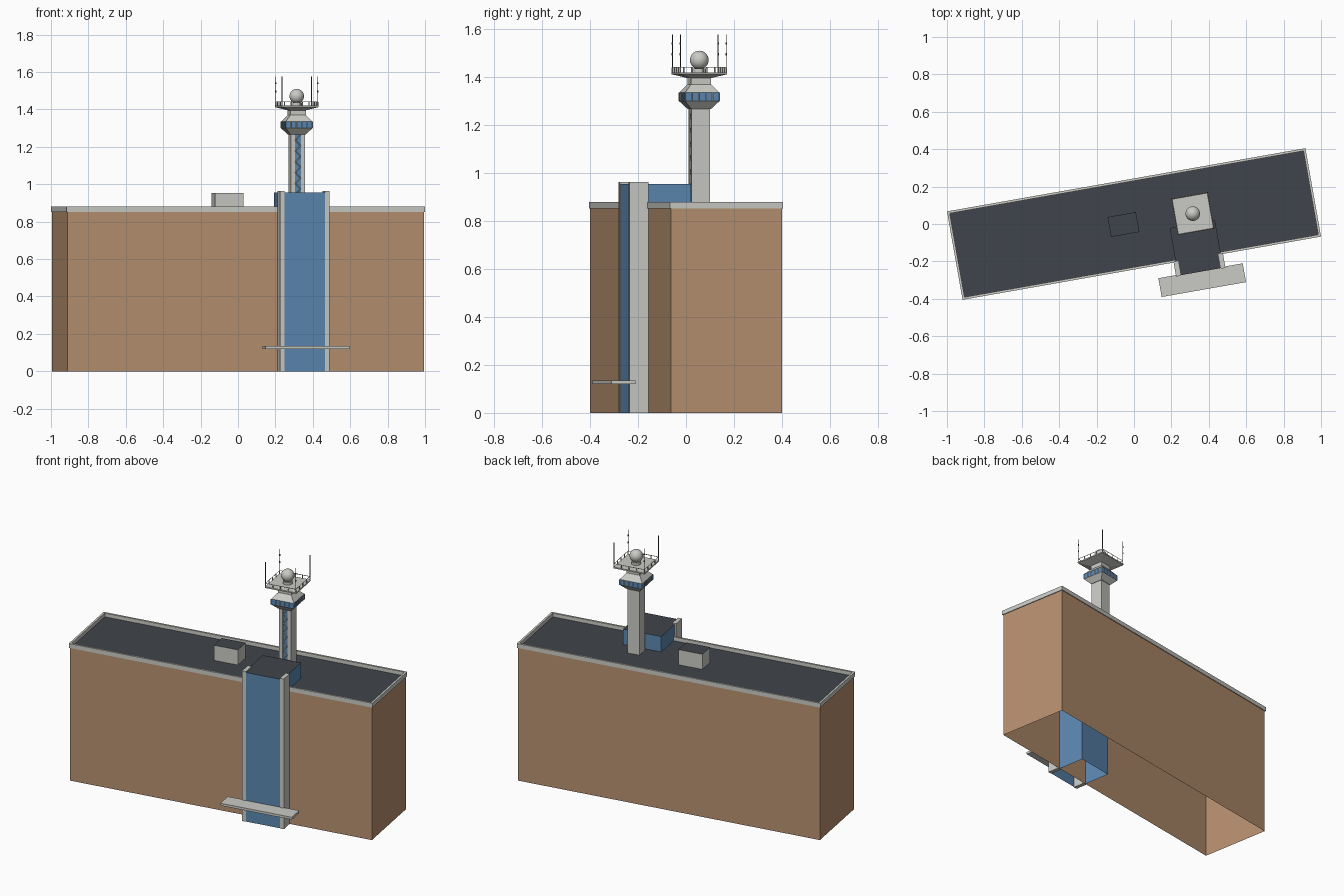
import bpy, bmesh, math
from mathutils import Matrix, Vector

cube = bpy.data.objects.get("Cube")
if cube:
    bpy.data.objects.remove(cube)

TURN = Matrix.Rotation(math.radians(10), 4, 'Z')   # whole site is turned 10 degrees


def material(name, rgb):
    lin = [((c / 255 + 0.055) / 1.055) ** 2.4 for c in rgb] + [1]
    m = bpy.data.materials.new(name)
    m.use_nodes = True
    m.diffuse_color = lin
    m.node_tree.nodes["Principled BSDF"].inputs["Base Color"].default_value = lin
    return m


BROWN = material("brown wall", (184, 145, 112))
GREY = material("pale concrete", (202, 203, 197))
BLUE = material("blue glass", (92, 136, 178))
DARK = material("dark roofing", (64, 69, 76))
METAL = material("antenna metal", (84, 86, 88))


def finish(name, bm, mats, smooth=False):
    """Turn a bmesh in site coordinates into an object."""
    bm.transform(TURN)
    bm.normal_update()
    me = bpy.data.meshes.new(name)
    bm.to_mesh(me)
    bm.free()
    for m in mats:
        me.materials.append(m)
    for p in me.polygons:
        p.use_smooth = smooth
    ob = bpy.data.objects.new(name, me)
    bpy.context.collection.objects.link(ob)
    return ob


def loft(name, cx, cy, levels, mats, bands=None, bottom=True, top=0):
    """Stack of rectangles (z, half x, half y); bands give the material of each storey."""
    bm = bmesh.new()
    rings = [[bm.verts.new((cx + sx * hx, cy + sy * hy, z))
              for sx, sy in ((-1, -1), (1, -1), (1, 1), (-1, 1))] for z, hx, hy in levels]
    for k in range(len(rings) - 1):
        a, b = rings[k], rings[k + 1]
        for i in range(4):
            j = (i + 1) % 4
            f = bm.faces.new((a[i], a[j], b[j], b[i]))
            f.material_index = bands[k] if bands else 0
    bm.faces.new(rings[-1]).material_index = top
    if bottom:
        bm.faces.new(rings[0][::-1])
    return finish(name, bm, mats)


def box(name, x0, x1, y0, y1, z0, z1, mats, **kw):
    hx, hy = (x1 - x0) / 2, (y1 - y0) / 2
    return loft(name, x0 + hx, y0 + hy, [(z0, hx, hy), (z1, hx, hy)], mats, **kw)


def add_bar(bm, a, b, r, sides=4):
    """Thin bar between two points."""
    a, b = Vector(a), Vector(b)
    d = b - a
    mat = Matrix.Translation((a + b) / 2) @ d.to_track_quat('Z', 'Y').to_matrix().to_4x4()
    bmesh.ops.create_cone(bm, cap_ends=True, segments=sides, radius1=r, radius2=r,
                          depth=d.length, matrix=mat)


# Main block, open underneath, with a dark roof
HX, HY = 0.973, 0.24
box("main_block", -HX + .005, HX - .005, -HY + .005, HY - .005, 0, 0.856,
    [BROWN, DARK], bottom=False, top=1)

# Parapet ring
bm = bmesh.new()
loops = []
for inset, z in ((0, .852), (0, .88), (.013, .88), (.013, .852)):
    loops.append([bm.verts.new((sx * (HX - inset), sy * (HY - inset), z))
                  for sx, sy in ((-1, -1), (1, -1), (1, 1), (-1, 1))])
for k in range(4):
    a, b = loops[k], loops[(k + 1) % 4]
    for i in range(4):
        j = (i + 1) % 4
        bm.faces.new((a[i], a[j], b[j], b[i]))
finish("parapet", bm, [GREY])

# Roof plant room
box("plant_room", -.133, .021, -.047, .061, .856, .953, [GREY, DARK], top=1)

# Glazed stair hall with corner piers and entrance canopy
EX = 0.307
box("stair_hall", EX - .1225, EX + .1225, -.313, -.055, 0, .955, [BLUE, DARK], bottom=False, top=1)
for side, s in (("right", -1), ("left", 1)):
    x0, x1 = sorted((EX + s * .109, EX + s * .134))
    box(side + "_pier", x0, x1, -.316, -.236, 0, .963, [GREY])
box("entrance_canopy", EX - .229, EX + .229, -.41, -.308, .12, .135, [GREY])

# Tower shaft: rear body, two front fins, glass strip
TX, TY, S = 0.319, 0.0, 0.039
box("tower_shaft", TX - S, TX + S, TY - S + .01, TY + S, .856, 1.268, [GREY])
for side, s in (("right", -1), ("left", 1)):
    x0, x1 = sorted((TX + s * .016, TX + s * S))
    box(side + "_shaft_fin", x0, x1, TY - S, TY - S + .01, .856, 1.268, [GREY])
box("shaft_glass", TX - .016, TX + .016, TY - S + .005, TY - S + .01, .856, 1.268, [BLUE])

# Zigzag bracing in front of the glass
bm = bmesh.new()
steps = 14
for i in range(steps):
    z0, z1 = (.86 + .405 * k / steps for k in (i, i + 1))
    s = 1 if i % 2 else -1
    add_bar(bm, (TX - s * .014, TY - S + .004, z0), (TX + s * .014, TY - S + .004, z1), .0025)
finish("shaft_bracing", bm, [GREY])

# Control cabin: flare, window band, sloped roof, neck
C = 0.073
loft("control_cabin", TX, TY,
     [(1.267, S + .003, S + .003), (1.3, C, C), (1.335, C, C), (1.37, .042, .042), (1.4, .042, .042)],
     [GREY, BLUE], bands=[0, 1, 0, 0])

# Window mullions on all four sides
bm = bmesh.new()
for q in range(4):
    rot = Matrix.Rotation(q * math.pi / 2, 3, 'Z')
    for i in range(5):
        p = rot @ Vector((-C + 2 * C * i / 5, -C, 0)) + Vector((TX, TY, 0))
        add_bar(bm, p + Vector((0, 0, 1.3)), p + Vector((0, 0, 1.335)), .002)
finish("cabin_mullions", bm, [GREY])

# Platform with tapered underside
P = 0.1
loft("platform", TX, TY, [(1.395, .04, .04), (1.412, P, P), (1.42, P, P)], [GREY])

# Railing round the platform
bm = bmesh.new()
R = P - .003
for q in range(4):
    rot = Matrix.Rotation(q * math.pi / 2, 3, 'Z')

    def at(x, z):
        return rot @ Vector((x, -R, 0)) + Vector((TX, TY, z))
    add_bar(bm, at(-R, 1.441), at(R, 1.441), .002)
    for i in range(4):
        x = -R + 2 * R * i / 4
        add_bar(bm, at(x, 1.418), at(x, 1.441), .003)
finish("railing", bm, [GREY])

# Corner antennas with collars
bm = bmesh.new()
for sx in (-1, 1):
    for sy in (-1, 1):
        x, y = TX + sx * R, TY + sy * R
        add_bar(bm, (x, y, 1.42), (x, y, 1.577), .002, 6)
        for z in (1.49, 1.535):
            add_bar(bm, (x, y, z), (x, y, z + .01), .0035, 6)
finish("antennas", bm, [METAL])

# Radar dome on its pedestal
bm = bmesh.new()
add_bar(bm, (TX, TY, 1.418), (TX, TY, 1.436), .028, 16)
finish("dome_pedestal", bm, [GREY])
bm = bmesh.new()
bmesh.ops.create_uvsphere(bm, u_segments=24, v_segments=14, radius=.039,
                          matrix=Matrix.Translation((TX, TY, 1.471)))
finish("radar_dome", bm, [GREY], smooth=True)
